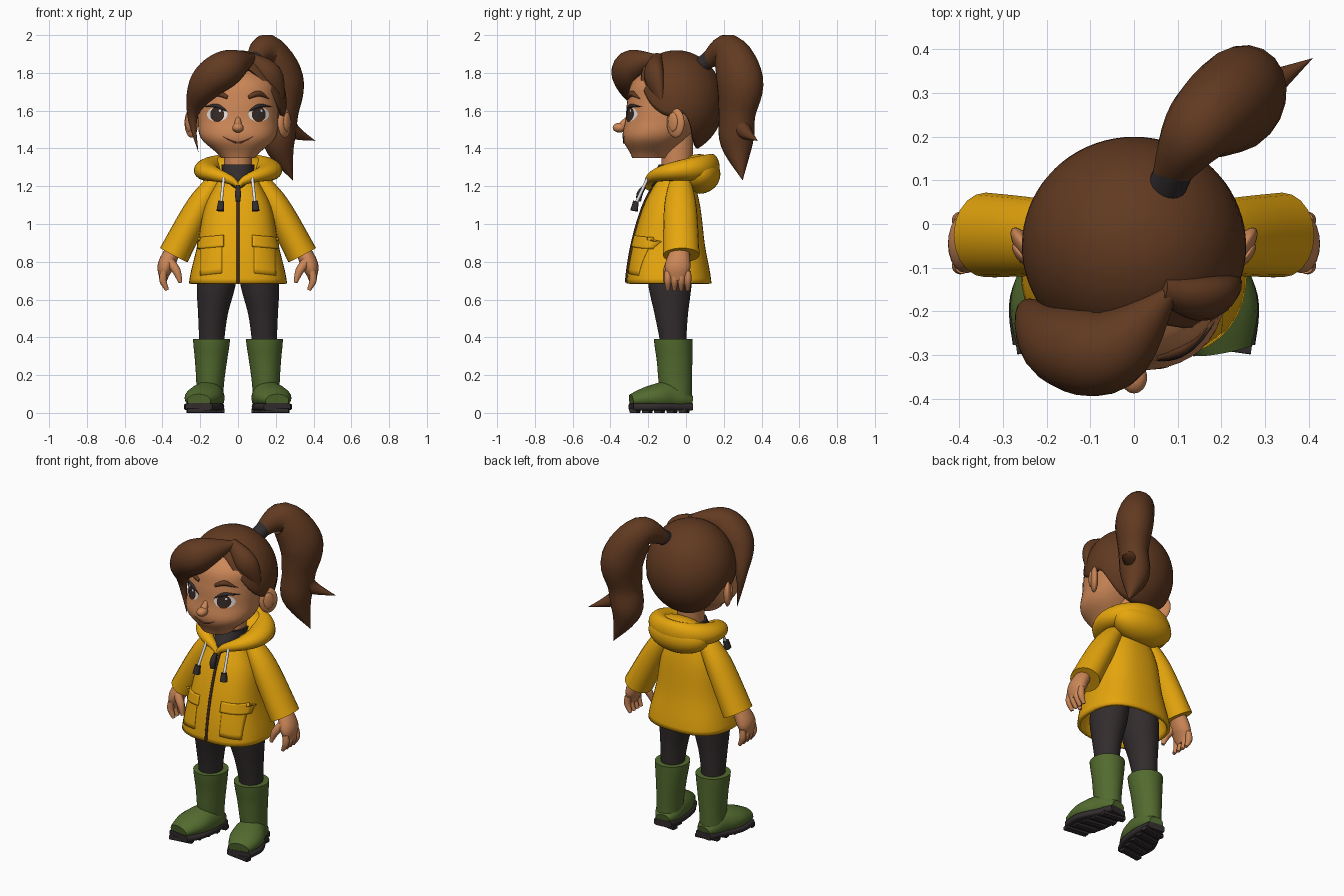
import bpy, bmesh, math
from mathutils import Vector, Matrix
from mathutils.bvhtree import BVHTree

cube = bpy.data.objects.get("Cube")
if cube:
    bpy.data.objects.remove(cube)


def material(name, *rgb):
    mat = bpy.data.materials.new(name)
    mat.use_nodes = True
    mat.diffuse_color = (*rgb, 1)
    shader = next(n for n in mat.node_tree.nodes if n.type == 'BSDF_PRINCIPLED')
    shader.inputs["Base Color"].default_value = (*rgb, 1)
    shader.inputs["Roughness"].default_value = .7
    return mat


SKIN = material("skin", .6, .24, .095)
HAIR = material("brown hair", .12, .042, .015)
COAT = material("yellow coat", .79, .38, .004)
DARK = material("charcoal cloth", .032, .025, .026)
BOOT = material("green rubber", .085, .145, .028)
WHITE = material("white", .75, .75, .75)
IRIS = material("dark brown", .045, .02, .012)
LIP = material("lip brown", .2, .055, .035)


def finish(name, bm, mat, thick=0, offset=-1):
    bmesh.ops.remove_doubles(bm, verts=bm.verts, dist=.00001)
    bmesh.ops.recalc_face_normals(bm, faces=bm.faces)
    mesh = bpy.data.meshes.new(name)
    bm.to_mesh(mesh)
    bm.free()
    mesh.materials.append(mat)
    ob = bpy.data.objects.new(name, mesh)
    bpy.context.collection.objects.link(ob)
    if thick:
        mod = ob.modifiers.new("thickness", 'SOLIDIFY')
        mod.thickness, mod.offset = thick, offset
    bpy.ops.object.select_all(action='DESELECT')
    ob.select_set(True)
    bpy.context.view_layer.objects.active = ob
    bpy.ops.object.shade_smooth_by_angle(angle=math.radians(50))
    return ob


def bridge(name, rings, mat, wrap=True, caps=(), thick=0, offset=-1):
    """Faces between neighbouring rings of points; caps lists the ends to close."""
    bm = bmesh.new()
    verts = [[bm.verts.new(p) for p in ring] for ring in rings]
    count = len(verts[0])
    for low, high in zip(verts, verts[1:]):
        for k in range(count if wrap else count - 1):
            j = (k + 1) % count
            bm.faces.new((low[k], low[j], high[j], high[k]))
    for end in caps:
        bm.faces.new(verts[end])
    return finish(name, bm, mat, thick, offset)


def along(keys, t):
    """Value at t on a smooth curve through evenly spaced keys."""
    last = len(keys) - 1
    i = min(int(t * last), last - 1)
    f = t * last - i
    a, b, c, d = (keys[min(max(i + k, 0), last)] for k in (-1, 0, 1, 2))
    return b + (c - a) * (f / 2) + (a*2 - b*5 + c*4 - d) * (f*f / 2) + ((b - c)*3 + d - a) * (f**3 / 2)


def oval(power, count):
    def bend(v):
        return math.copysign(abs(v) ** (2 / power), v)
    angles = [math.tau * k / count for k in range(count)]
    return [(bend(math.cos(a)), bend(math.sin(a))) for a in angles]


def loft(name, mat, bottom, top, half, front, back, center=(0, 0), power=2, s=1, caps=(0, -1), thick=0):
    """Upright form whose width, front and back follow evenly spaced keys."""
    rings, steps = [], 24
    for i in range(steps + 1):
        t = i / steps
        w, f, b, c = (along(keys, t) for keys in (half, front, back, center))
        rings.append([(s * (c + w * u), (f + b) / 2 + (b - f) / 2 * v, bottom + (top - bottom) * t)
                      for u, v in oval(power, 40)])
    return bridge(name, rings, mat, caps=caps, thick=thick)


def tube(name, mat, path, radius, flat=(1, 1), ref=(0, 1, 0), power=2, s=1, floor=0):
    """Swept oval: radius runs along ref, radius times flat across it."""
    path, steps = [Vector(p) for p in path], 6 * (len(path) - 1)
    points, rings = [along(path, i / steps) for i in range(steps + 1)], []
    for i, p in enumerate(points):
        heading = points[min(i + 1, steps)] - points[max(i - 1, 0)]
        across = heading.cross(Vector(ref)).normalized()
        out = across.cross(heading).normalized()
        r = max(along(radius, i / steps), 0)
        w = r * along(flat, i / steps)
        ring = [p + out * r * u + across * w * v for u, v in oval(power, 20)]
        rings.append([(s * q.x, q.y, max(q.z, floor)) for q in ring])
    return bridge(name, rings, mat, caps=[end for end in (0, -1) if radius[end]])


def ball(name, mat, loc, size, turn=0):
    bm = bmesh.new()
    place = Matrix.Translation(loc) @ Matrix.Rotation(turn, 4, 'Z') @ Matrix.Diagonal((*size, 1))
    bmesh.ops.create_uvsphere(bm, u_segments=32, v_segments=18, radius=1, matrix=place)
    return finish(name, bm, mat)


def surface(ob):
    """Function that projects a front position onto the object."""
    tree = BVHTree.FromPolygons([v.co for v in ob.data.vertices], [list(f.vertices) for f in ob.data.polygons])

    def project(x, z, lift=.001):
        spot = tree.ray_cast(Vector((x, -2, z)), Vector((0, 1, 0)))[0]
        return Vector((x, (spot.y if spot else -.2) - lift, z))
    return project


def disc(name, mat, project, x, z, width, height, lift):
    rings = [[project(x + width * r / 6 * u, z + height * r / 6 * v, lift) for u, v in oval(2, 32)]
             for r in range(1, 7)]
    bridge(name, rings, mat, caps=[0])


def stroke(name, mat, project, path, radius, s=1):
    path = [Vector(p) for p in path]
    spots = [along(path, i / 12) for i in range(13)]
    tube(name, mat, [project(s * x, z) for x, z in spots], radius)


# Head, neck and nose
head = loft("head", SKIN, 1.35, 1.86, half=(.09, .195, .212, .212, .2, .09),
            front=(-.285, -.335, -.32, -.31, -.28, -.15), back=(-.1, 0, .09, .13, .13, .05), power=2.3)
face = surface(head)
loft("neck", SKIN, 1.2, 1.5, half=(.075, .075), front=(-.13, -.13), back=(.03, .04))
tube("nose_bridge", SKIN, [(0, -.3, 1.57), (0, -.345, 1.51)], radius=(.01, .025))
ball("nose_tip", SKIN, (0, -.352, 1.51), (.03, .036, .026))
stroke("smile", LIP, face, [(-.085, 1.465), (0, 1.43), (.085, 1.465)], radius=(0, .005, 0))

# Eyes, brows and ears on both sides
for s, side in ((1, "left"), (-1, "right")):
    eye = s * .11
    disc(side + "_eye_white", WHITE, face, eye, 1.58, .054, .038, lift=.002)
    disc(side + "_iris", IRIS, face, eye, 1.58, .037, .04, lift=.004)
    disc(side + "_pupil", DARK, face, eye, 1.58, .02, .022, lift=.006)
    disc(side + "_eye_glint", WHITE, face, eye + .014, 1.6, .006, .007, lift=.008)
    stroke(side + "_lashes", DARK, face, [(.05, 1.59), (.11, 1.625), (.185, 1.62)], (0, .01, 0), s)
    stroke(side + "_brow", HAIR, face, [(.055, 1.67), (.11, 1.69), (.17, 1.66)], (.009, .015, 0), s)
    ball(side + "_ear", SKIN, (s * .247, -.055, 1.535), (.022, .055, .078), turn=s * -.6)
    ball(side + "_ear_hollow", SKIN, (s * .26, -.07, 1.54), (.012, .03, .05), turn=s * -.6)

# Hair cap, its lower edge following a hairline from brow to nape
hairline = (.42, .42, .33, .22, .17, .18, .05, .01, 0, 0)
middle, tall = 1.645, .275
cap = []
for j in range(1, 21):
    ring = []
    for k in range(-36, 36):
        turn = math.pi * k / 36
        drop = math.acos((1.4 + along(hairline, abs(k) / 36) - middle) / tall) * j / 20
        ring.append((.257 * math.sin(drop) * math.sin(turn), -.05 - .25 * math.sin(drop) * math.cos(turn),
                     middle + tall * math.cos(drop)))
    cap.append(ring)
bridge("hair_cap", cap, HAIR, caps=[0], thick=.02)

# Swept fringe, opposite lock and ponytail
tube("fringe", HAIR, [(.08, -.16, 1.88), (-.05, -.285, 1.83), (-.17, -.275, 1.74), (-.24, -.2, 1.58), (-.21, -.2, 1.38)],
     radius=(.02, .095, .09, .03, 0), flat=(1, 1), ref=(-.3, -1, .4))
tube("side_lock", HAIR, [(.06, -.15, 1.88), (.175, -.17, 1.79), (.238, -.12, 1.6)],
     radius=(.03, .045, 0), flat=(1, 1.9), ref=(.5, -1, .4))
tube("hair_tie", DARK, [(.075, .085, 1.84), (.1, .14, 1.89)], radius=(.044, .044))
tube("ponytail", HAIR, [(.08, .11, 1.86), (.15, .22, 1.915), (.235, .285, 1.76), (.23, .27, 1.58), (.22, .27, 1.42), (.29, .3, 1.23)],
     radius=(.04, .085, .108, .085, .08, 0), flat=(1, 1.2, 1), ref=(1, -.5, 0))
tube("ponytail_flick", HAIR, [(.25, .28, 1.6), (.28, .3, 1.5), (.41, .38, 1.44)],
     radius=(.06, .045, 0), ref=(1, -.5, 1))

# Coat, open at the hem, with shirt and zip
coat = loft("coat_body", COAT, .685, 1.3, half=(.26, .215, .175, .08), front=(-.315, -.285, -.225, -.13),
            back=(.135, .1, .075, .03), power=2.5, caps=[-1], thick=.02)
chest = surface(coat)
loft("shirt", DARK, 1.15, 1.315, half=(.05, .075, .088), front=(-.16, -.195, -.145), back=(.05, .05))
stroke("zip", IRIS, chest, [(0, .69), (0, 1.2)], radius=(.008, .008))
tube("zip_pull", DARK, [(0, -.22, 1.2), (0, -.245, 1.16), (0, -.25, 1.12)], radius=(.01, .016, .012), power=4)

# Folded hood: a rim thickening from the throat to the back, and its bag
hood = []
for k in range(49):
    turn = math.tau * k / 48
    rear = (1 - math.cos(turn)) / 2
    out = Vector((math.sin(turn), -math.cos(turn), 0))
    spot = out * .165 + Vector((0, -.03, 1.2 + .1 * rear ** .25))
    wide = .025 + .035 * math.sin(turn) ** 2 + .018 * rear
    hood.append([spot + out * wide * u + Vector((0, 0, .022 + .05 * rear ** .6)) * v
                 for u, v in oval(2, 20)])
bridge("hood_rim", hood, COAT)
ball("hood_bag", COAT, (0, .07, 1.265), (.195, .112, .105))

foot = [(.14, .03, .06), (.155, -.08, .08), (.187, -.19, .08), (.207, -.29, .065)]
for s, side in ((1, "left"), (-1, "right")):
    # Cords and pockets
    tube(side + "_cord", WHITE, [(.075, -.2, 1.25), (.09, -.265, 1.11)], radius=(.008, .008), s=s)
    tube(side + "_toggle", DARK, [(.09, -.265, 1.12), (.094, -.275, 1.07)], radius=(.015, .02), s=s, power=3)
    for part, top, bottom, inner, outer, thick in (("pocket", .9, .74, .085, .2, .006),
                                                   ("pocket_flap", .94, .88, .075, .21, .018)):
        grid = [[chest(s * (inner + (outer - inner) * i / 10), bottom + (top - bottom) * j / 6 - i / 800)
                 for i in range(11)] for j in range(7)]
        bridge(f"{side}_{part}", grid, COAT, wrap=False, thick=thick, offset=0)

    # Sleeves and hands
    tube(side + "_sleeve", COAT, [(.1, -.03, 1.25), (.2, -.03, 1.1), (.34, -.025, .835)],
         radius=(.05, .085, .097), flat=(.8, .85), s=s)
    tube(side + "_palm", SKIN, [(.345, -.03, .86), (.385, -.045, .77), (.395, -.045, .7)],
         radius=(.05, .068, .04), flat=(.8, .45), s=s)
    for k, name in enumerate(("index", "middle", "ring", "little")):
        y = .035 * k - .096
        tube(f"{side}_{name}_finger", SKIN, [(.393, y, .75), (.397, y, .7), (.375, y, .65)],
             radius=(.018, .019, .01), s=s)
    tube(side + "_thumb", SKIN, [(.36, -.08, .8), (.325, -.1, .75), (.305, -.11, .69)],
         radius=(.025, .022, .01), s=s)

    # Legs and boots with barred soles
    loft(side + "_leg", DARK, .35, .85, half=(.065, .078, .103, .1), front=(-.135, -.165, -.2, -.2),
         back=(0, .01, .03, .04), center=(.14, .133, .115, .1), s=s)
    loft(side + "_boot_shaft", BOOT, .05, .39, half=(.07, .074, .085, .098),
         front=(-.13, -.145, -.155, -.17), back=(.03, .035), center=(.15, .14), s=s)
    tube(side + "_boot_foot", BOOT, foot, radius=(.03, .085, .065, .035), flat=(1.5, 1, 1.5, 1.8),
         ref=(0, 0, 1), s=s, floor=.04)
    tube(side + "_boot_sole", DARK, [(x, y, .032) for x, y, z in foot], radius=(.02, .02),
         flat=(2.8, 4.2, 5, 3.6), ref=(0, 0, 1), power=5, s=s)
    for k in range(5):
        x, y = .2 - .014 * k, .065 * k - .26
        tube(f"{side}_tread_{k + 1}", DARK, [(x - .07, y, .012), (x + .07, y - .02, .012)],
             radius=(.012, .012), flat=(1.6, 1.6), ref=(0, 0, 1), power=8, s=s)
